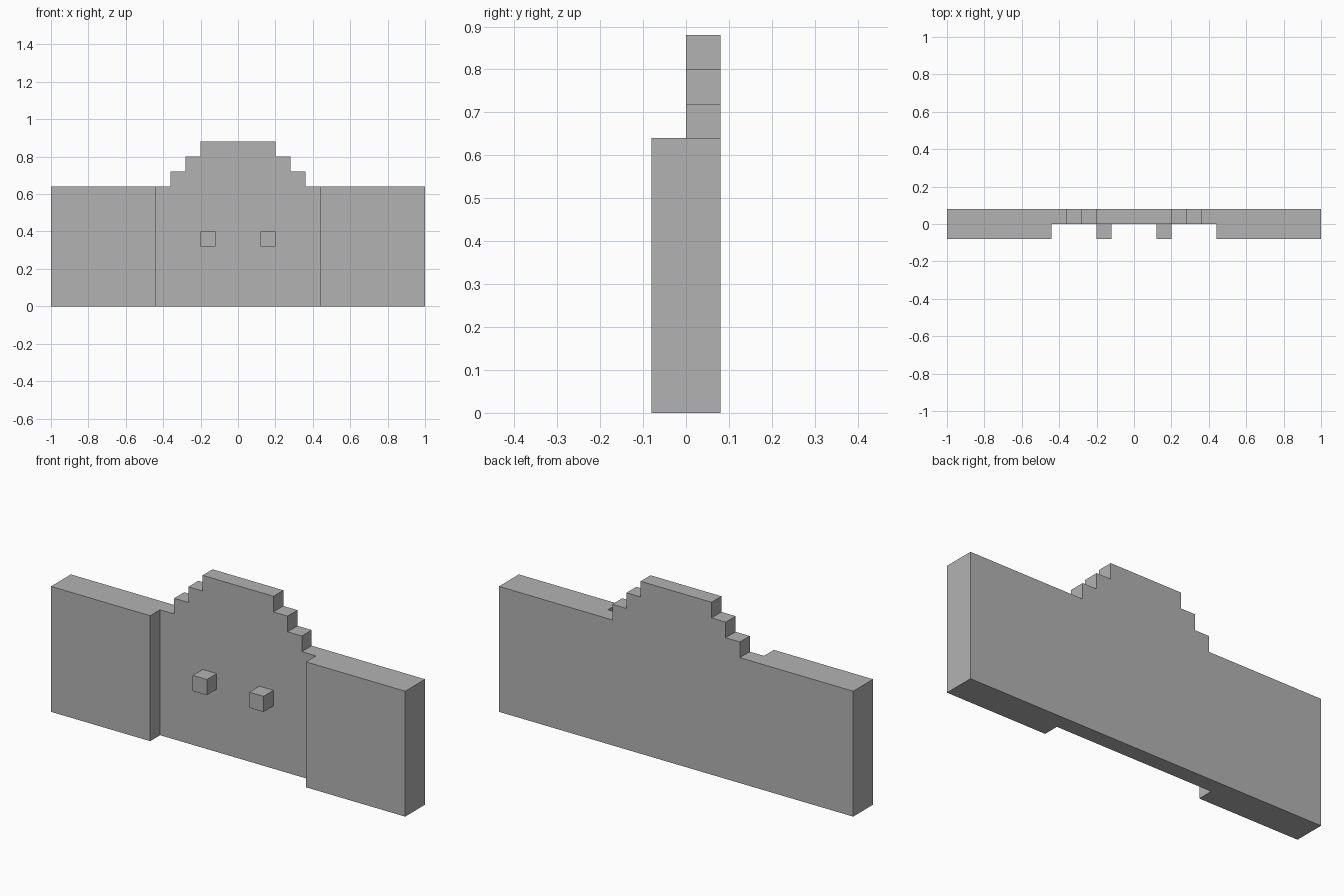
import bpy
import bmesh
from mathutils import Vector

cube = bpy.data.objects.get("Cube")
if cube:
    bpy.data.objects.remove(cube, do_unlink=True)

U = 0.08  # one block
GREY = (0.45, 0.45, 0.45, 1.0)

grey = bpy.data.materials.new("plain_grey")
grey.use_nodes = True
grey.diffuse_color = GREY
grey.node_tree.nodes["Principled BSDF"].inputs["Base Color"].default_value = GREY


def prism(name, outline, push, hidden):
    """Extrude a flat outline and drop the faces that touch another part."""
    bm = bmesh.new()
    base = bm.faces.new([bm.verts.new(p) for p in outline])
    extruded = bmesh.ops.extrude_face_region(bm, geom=[base], use_keep_orig=True)
    moved = [v for v in extruded["geom"] if isinstance(v, bmesh.types.BMVert)]
    bmesh.ops.translate(bm, verts=moved, vec=Vector(push))
    bmesh.ops.recalc_face_normals(bm, faces=bm.faces)
    touching = [f for f in bm.faces if hidden(f.calc_center_median())]
    bmesh.ops.delete(bm, geom=touching, context='FACES')
    mesh = bpy.data.meshes.new(name)
    bm.to_mesh(mesh)
    bm.free()
    mesh.materials.append(grey)
    obj = bpy.data.objects.new(name, mesh)
    bpy.context.collection.objects.link(obj)
    return obj


# Recessed centre panel with its stepped crest
half = 5.5 * U
right_side = [(half, 0), (half, 8 * U)]
for step in range(3):
    x = (4.5 - step) * U
    right_side += [(x, (8 + step) * U), (x, (9 + step) * U)]
# The top step is half a block further in on the grid
right_side[-2:] = [(2.5 * U, 10 * U), (2.5 * U, 11 * U)]
profile = right_side + [(-x, z) for x, z in reversed(right_side)]
prism("centre_panel", [(x, 0, z) for x, z in profile], (0, U, 0),
      lambda c: abs(c.x) > half - 0.001)

# Thick side walls and small pegs, mirrored
for side, label in ((1, "left"), (-1, "right")):
    plan = [(1, -U), (1, U), (half, U), (half, 0), (half, -U)]
    prism(label + "_wall", [(side * x, y, 0) for x, y in plan], (0, 0, 8 * U),
          lambda c: abs(c.x) < half + 0.001 and c.y > 0)

    square = [(1.5 * U, 4 * U), (2.5 * U, 4 * U), (2.5 * U, 5 * U), (1.5 * U, 5 * U)]
    prism(label + "_peg", [(side * x, 0, z) for x, z in square], (0, -U, 0),
          lambda c: c.y > -0.001)
